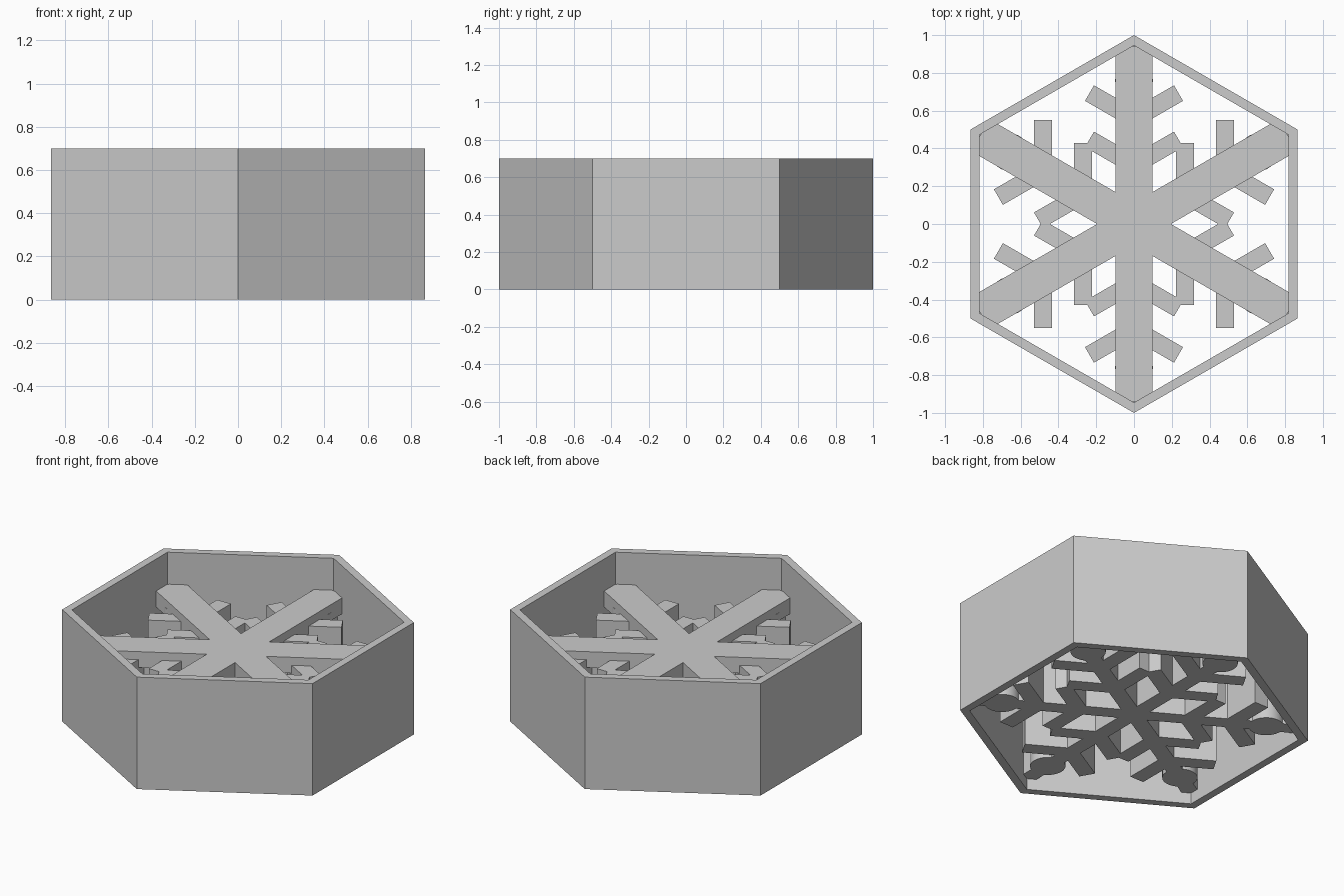
import bpy, bmesh, math
from mathutils import Matrix

if "Cube" in bpy.data.objects:
    bpy.data.objects.remove(bpy.data.objects["Cube"], do_unlink=True)

HEIGHT = 0.7
FLAKE_Z = (0.07, 0.45)
BAR_Z = (0.40, 0.50)

grey = bpy.data.materials.new("light_grey")
grey.use_nodes = True
color = (0.6, 0.6, 0.6, 1)
grey.diffuse_color = color
grey.node_tree.nodes["Principled BSDF"].inputs["Base Color"].default_value = color


def prism(bm, outline, z0, z1, matrix):
    """Extrude a counter-clockwise outline between two heights."""
    low, high = ([bm.verts.new(matrix @ Matrix.Translation((x, y, z)).translation)
                  for x, y in outline] for z in (z0, z1))
    n = len(outline)
    bm.faces.new(low[::-1])
    bm.faces.new(high)
    for i in range(n):
        j = (i + 1) % n
        bm.faces.new((low[i], low[j], high[j], high[i]))


def bar(length, width):
    h = width / 2
    return [(0, -h), (length, -h), (length, h), (0, h)]


def circle(radius, sides):
    return [(radius * math.cos(math.tau * i / sides),
             radius * math.sin(math.tau * i / sides)) for i in range(sides)]


def finish(bm, name):
    mesh = bpy.data.meshes.new(name)
    bm.to_mesh(mesh)
    bm.free()
    mesh.materials.append(grey)
    obj = bpy.data.objects.new(name, mesh)
    bpy.context.collection.objects.link(obj)
    return obj


def turn(degrees):
    return Matrix.Rotation(math.radians(degrees), 4, 'Z')


ARMS = [30 + 60 * k for k in range(6)]

# Open hexagonal wall
bm = bmesh.new()
loops = [[bm.verts.new((r * math.cos(math.radians(a)), r * math.sin(math.radians(a)), z))
          for a in ARMS] for r, z in ((1, 0), (1, HEIGHT), (0.945, HEIGHT), (0.945, 0))]
for k in range(4):
    a, b = loops[k], loops[(k + 1) % 4]
    for i in range(6):
        j = (i + 1) % 6
        bm.faces.new((a[i], a[j], b[j], b[i]))
finish(bm, "hexagon_wall")

# Thin snowflake: arms, paired branches and round lobes
bm = bmesh.new()
for a in ARMS:
    prism(bm, bar(0.95, 0.095), *FLAKE_Z, turn(a))
    prism(bm, circle(0.1, 32), *FLAKE_Z, turn(a) @ Matrix.Translation((0.76, 0, 0)))
    for start in (0.312, 0.557):
        for side in (-60, 60):
            place = turn(a) @ Matrix.Translation((start, 0, 0)) @ turn(side)
            prism(bm, bar(0.272, 0.095), *FLAKE_Z, place)
flake = finish(bm, "snowflake")

# Wide support bars joining the snowflake to the wall
bm = bmesh.new()
for a in ARMS:
    prism(bm, bar(0.94, 0.195), *BAR_Z, turn(a))
finish(bm, "support_bars")

# Round the lobes only
bpy.ops.object.select_all(action='DESELECT')
flake.select_set(True)
bpy.context.view_layer.objects.active = flake
bpy.ops.object.shade_smooth_by_angle(angle=math.radians(30))
